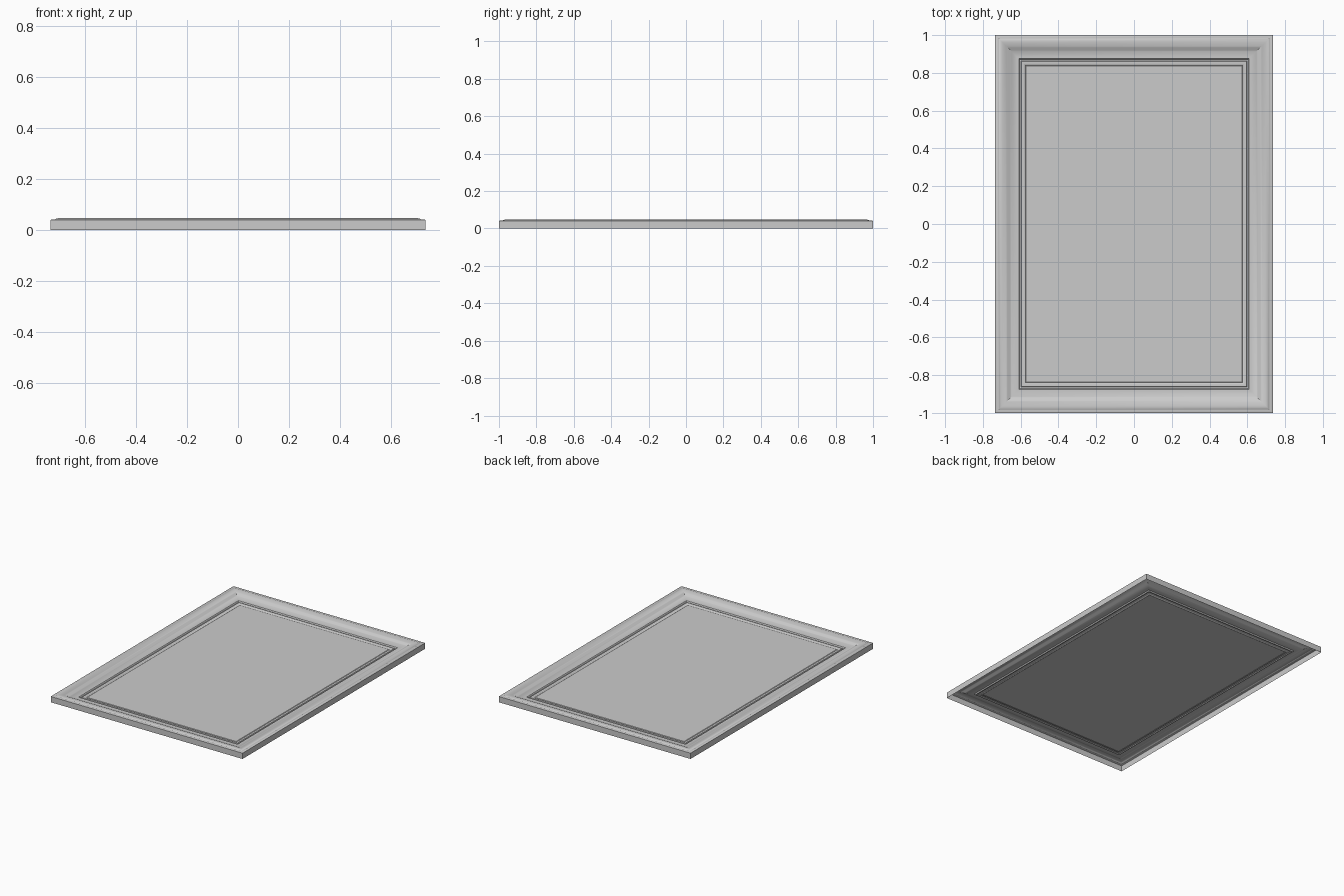
import bpy, bmesh, math

if "Cube" in bpy.data.objects:
    bpy.data.objects.remove(bpy.data.objects["Cube"])

HX, HY = 0.735, 1.0

# Moulding cross-section: (inset from outer edge, height), ending at the panel
profile = [(0, 0), (0, 0.040), (0.004, 0.042), (0.018, 0.042), (0.022, 0.045)]
# Rounded crest falling in a soft ogee towards the panel
for i in range(13):
    t = i / 12
    profile.append((0.030 + 0.085 * t, 0.034 + 0.013 * math.cos(math.pi * t)))
# Small stepped beads around the panel
profile += [(0.125, 0.021), (0.130, 0.014), (0.136, 0.013), (0.139, 0.018),
            (0.150, 0.018), (0.156, 0.016), (0.160, 0.012), (0.164, 0.015)]


def ring(bm, inset, z):
    x, y = HX - inset, HY - inset
    return [bm.verts.new((sx * x, sy * y, z))
            for sx, sy in ((-1, -1), (1, -1), (1, 1), (-1, 1))]


def make_object(name, bm):
    mesh = bpy.data.meshes.new(name)
    bm.to_mesh(mesh)
    bm.free()
    obj = bpy.data.objects.new(name, mesh)
    bpy.context.collection.objects.link(obj)
    return obj


# Mitred frame, open at the back
bm = bmesh.new()
rings = [ring(bm, d, z) for d, z in profile]
for a, b in zip(rings, rings[1:]):
    for i in range(4):
        j = (i + 1) % 4
        bm.faces.new((a[i], a[j], b[j], b[i]))
frame = make_object("frame_moulding", bm)
bpy.context.view_layer.objects.active = frame
frame.select_set(True)
bpy.ops.object.shade_smooth_by_angle(angle=math.radians(30))

# Flat centre panel
bm = bmesh.new()
bm.faces.new(ring(bm, *profile[-1]))
make_object("centre_panel", bm)
